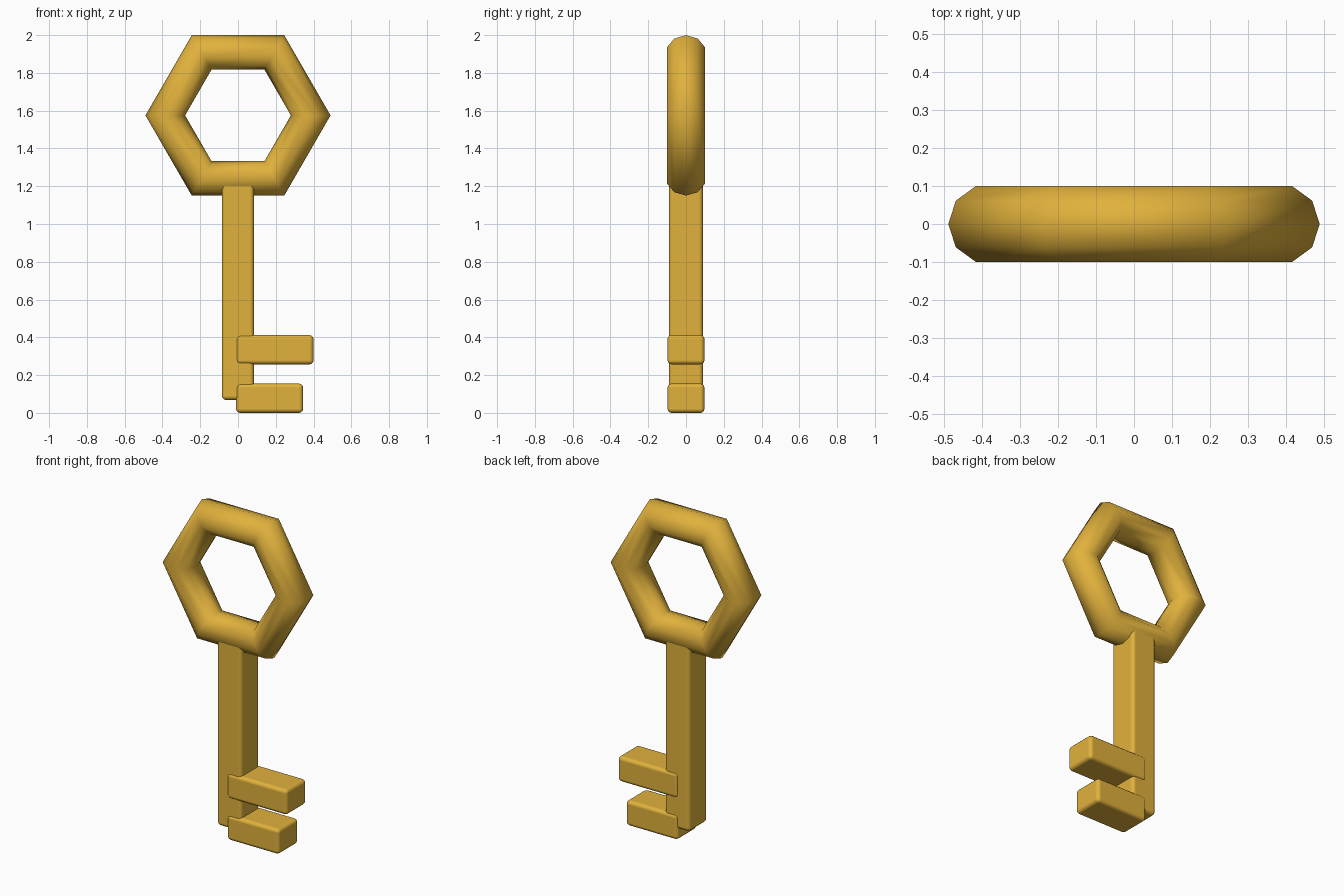
import bpy
import math

cube = bpy.data.objects.get("Cube")
if cube:
    bpy.data.objects.remove(cube, do_unlink=True)

# Single gold colour
gold = bpy.data.materials.new("gold")
gold.use_nodes = True
colour = (0.75, 0.44, 0.045, 1)
gold.diffuse_color = colour
gold.node_tree.nodes["Principled BSDF"].inputs["Base Color"].default_value = colour


def rounded_bar(name, x, y, z, bevel=0.022):
    """Box between (min, max) pairs with softly rounded edges."""
    spans = (x, y, z)
    bpy.ops.mesh.primitive_cube_add(size=1, location=[(a + b) / 2 for a, b in spans])
    bar = bpy.context.object
    bar.name = name
    bar.scale = [b - a for a, b in spans]
    bpy.ops.object.transform_apply(location=False, rotation=False, scale=True)
    bpy.ops.object.shade_smooth()
    mod = bar.modifiers.new("rounded edges", "BEVEL")
    mod.width = bevel
    mod.segments = 3
    mod.harden_normals = True
    bar.data.materials.append(gold)
    return bar


# Hexagonal ring handle
bpy.ops.mesh.primitive_torus_add(
    major_segments=6, minor_segments=10, major_radius=0.385, minor_radius=0.105,
    location=(0, 0, 1.575), rotation=(math.pi / 2, 0, 0))
handle = bpy.context.object
handle.name = "ring_handle"
bpy.ops.object.shade_smooth()
handle.data.materials.append(gold)

# Shaft, its top buried in the ring
rounded_bar("shaft", (-0.085, 0.085), (-0.09, 0.09), (0.068, 1.295))

# Two teeth pointing to the left side
for name, reach, base in (("upper_tooth", 0.4, 0.257), ("lower_tooth", 0.345, 0)):
    rounded_bar(name, (-0.01, reach), (-0.098, 0.098), (base, base + 0.155))
